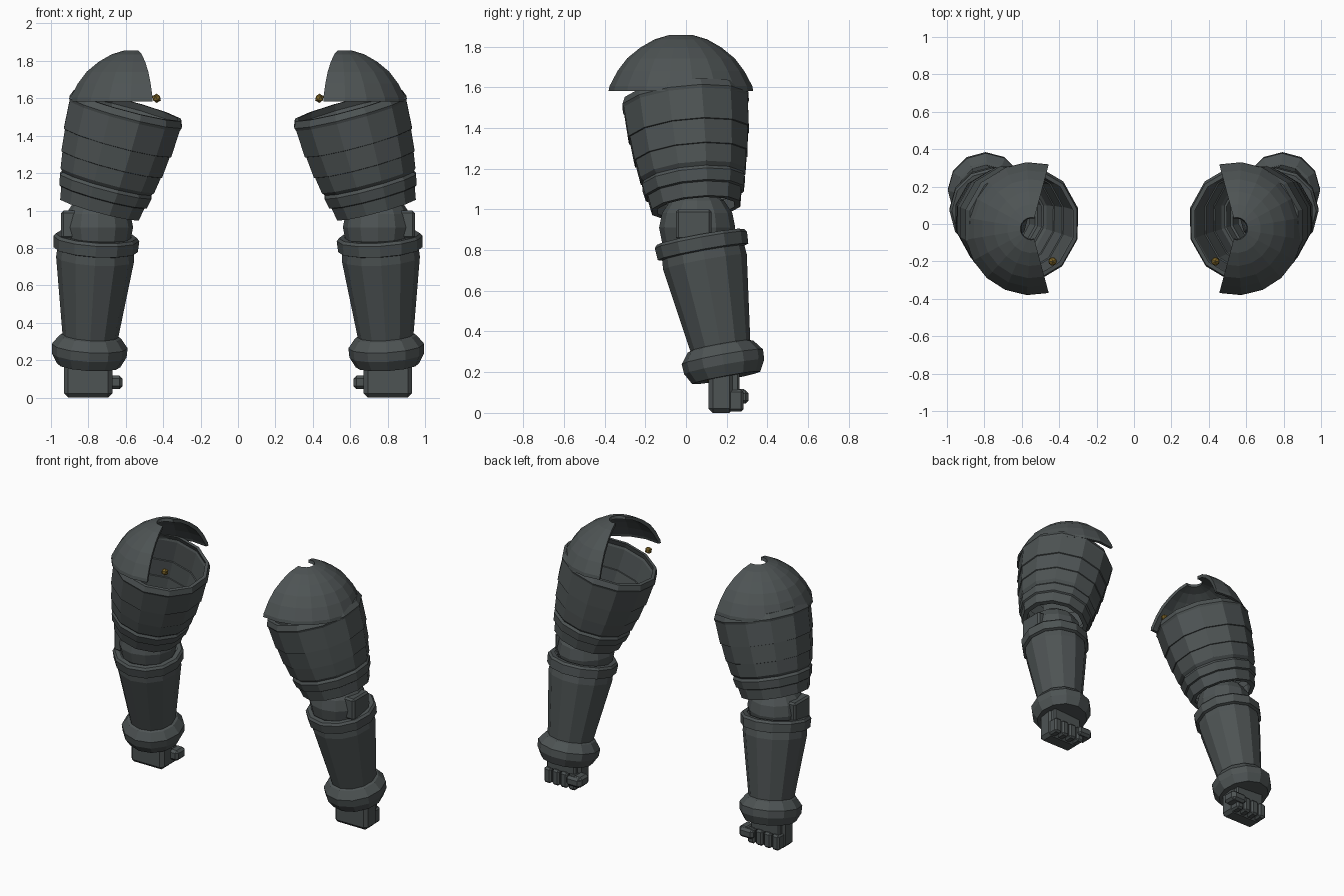
import bpy, bmesh
from math import cos, sin, radians
from mathutils import Vector, Matrix

cube = bpy.data.objects.get("Cube")
if cube:
    bpy.data.objects.remove(cube)


def material(name, rgb):
    m = bpy.data.materials.new(name)
    m.use_nodes = True
    m.diffuse_color = (*rgb, 1)
    m.node_tree.nodes["Principled BSDF"].inputs["Base Color"].default_value = (*rgb, 1)
    return m


STEEL = material("dark_steel", (0.075, 0.087, 0.088))
BRASS = material("aged_brass", (0.2, 0.125, 0.02))


def finish(name, bm, mat=STEEL, bevel=0):
    """Make a flat shaded object, mirrored to both arms."""
    bmesh.ops.recalc_face_normals(bm, faces=bm.faces)
    me = bpy.data.meshes.new(name)
    bm.to_mesh(me)
    bm.free()
    me.materials.append(mat)
    ob = bpy.data.objects.new(name, me)
    bpy.context.collection.objects.link(ob)
    if bevel:
        b = ob.modifiers.new("bevel", "BEVEL")
        b.width = bevel
        b.segments = 1
    m = ob.modifiers.new("mirror", "MIRROR")
    m.use_clip = False
    m.use_mirror_merge = False
    return ob


def lathe(name, profile, origin, up=(0, 0, 1), sides=12, sweep=360, offset=0):
    """Turn a closed (radius, height) loop about a tilted axis."""
    turn = Vector((0, 0, 1)).rotation_difference(Vector(up).normalized()).to_matrix()
    full = sweep == 360
    bm = bmesh.new()
    rings = []
    for i in range(sides if full else sides + 1):
        a = radians(offset + sweep * i / sides - (0 if full else sweep / 2))
        rings.append([bm.verts.new(Vector(origin) + turn @ Vector((r * cos(a), r * sin(a), z)))
                      for r, z in profile])
    n = len(profile)
    for i in range(sides):
        p, q = rings[i], rings[(i + 1) % len(rings)]
        for j in range(n):
            k = (j + 1) % n
            bm.faces.new((p[j], q[j], q[k], p[k]))
    if not full:
        bm.faces.new(rings[0])
        bm.faces.new(rings[-1])
    return finish(name, bm)


def shell(outer, wall):
    """Close an outer profile with a parallel inner wall."""
    return outer + [(r - wall, z) for r, z in reversed(outer)]


def box(name, lo, hi, bevel):
    lo, hi = Vector(lo), Vector(hi)
    bm = bmesh.new()
    bmesh.ops.create_cube(bm, size=1, matrix=Matrix.Translation((lo + hi) / 2)
                          @ Matrix.Diagonal((*(hi - lo), 1)))
    return finish(name, bm, STEEL, bevel)


def bead(name, at, r):
    bm = bmesh.new()
    bmesh.ops.create_icosphere(bm, subdivisions=1, radius=r, matrix=Matrix.Translation(at))
    return finish(name, bm, BRASS)


# Shoulder dome, open towards the body, with a small hole on top
dome = [(0.356, 1.582), (0.352, 1.605), (0.312, 1.68), (0.265, 1.742),
        (0.2, 1.795), (0.13, 1.835), (0.06, 1.856)]
inner = [(0.055, 1.835), (0.12, 1.815), (0.185, 1.776), (0.247, 1.724),
         (0.292, 1.665), (0.33, 1.6), (0.336, 1.582)]
lathe("shoulder_dome", dome + inner, (0.548, -0.025, 0), sides=11, sweep=210)

# Upper arm: hollow tapering tube made of overlapping bands
SHOULDER, UPPER_AXIS = (0.592, -0.005, 1.56), (-0.259, -0.095, 0.966)
bands = [(0.307, 0), (0.322, -0.035), (0.316, -0.05), (0.307, -0.2), (0.3, -0.202),
         (0.288, -0.32), (0.282, -0.322), (0.268, -0.41), (0.25, -0.43)]
lathe("upper_arm", shell(bands, 0.022), SHOULDER, UPPER_AXIS, offset=15)
lathe("upper_arm_lower_band", shell([(0.25, -0.425), (0.262, -0.445), (0.25, -0.5),
      (0.238, -0.505), (0.225, -0.575)], 0.03), SHOULDER, UPPER_AXIS, offset=15)

# Elbow ball and its outer pad
bm = bmesh.new()
bmesh.ops.create_uvsphere(bm, u_segments=12, v_segments=8, radius=0.187,
                          matrix=Matrix.Translation((0.748, 0.055, 0.91)))
finish("elbow_ball", bm)
box("elbow_pad", (0.86, -0.05, 0.85), (0.945, 0.125, 1.0), 0.012)

# Forearm: raised rim, tapering sleeve and flared wrist cuff
ELBOW, FORE_AXIS = (0.758, 0.075, 0.84), (-0.06, -0.18, 0.98)
lathe("forearm_rim", shell([(0.218, 0.025), (0.23, 0.01), (0.226, -0.05),
      (0.208, -0.055)], 0.03), ELBOW, FORE_AXIS)
lathe("forearm_sleeve", shell([(0.2, 0.01), (0.209, -0.1), (0.148, -0.53),
      (0.148, -0.6)], 0.03), ELBOW, FORE_AXIS)
lathe("wrist_cuff", [(0.14, -0.515), (0.165, -0.525), (0.203, -0.575), (0.2, -0.625),
      (0.17, -0.68), (0.05, -0.68), (0.05, -0.515)], ELBOW, FORE_AXIS)

# Closed fist: back of hand, four curled fingers and a thumb
box("fist", (0.672, 0.11, 0.0), (0.93, 0.235, 0.24), 0.022)
for i in range(4):
    x = 0.676 + i * 0.064
    box("finger_%d" % (i + 1), (x, 0.2, 0.006), (x + 0.056, 0.282, 0.115), 0.012)
box("fist_heel", (0.69, 0.2, 0.1), (0.915, 0.262, 0.24), 0.01)
box("thumb_base", (0.618, 0.2, 0.045), (0.69, 0.3, 0.118), 0.016)
box("thumb_tip", (0.625, 0.265, 0.045), (0.735, 0.308, 0.112), 0.016)

# Brass studs at the shoulder and wrist
bead("shoulder_stud", (0.435, -0.2, 1.6), 0.025)
bead("wrist_stud", (0.87, 0.108, 0.168), 0.014)
